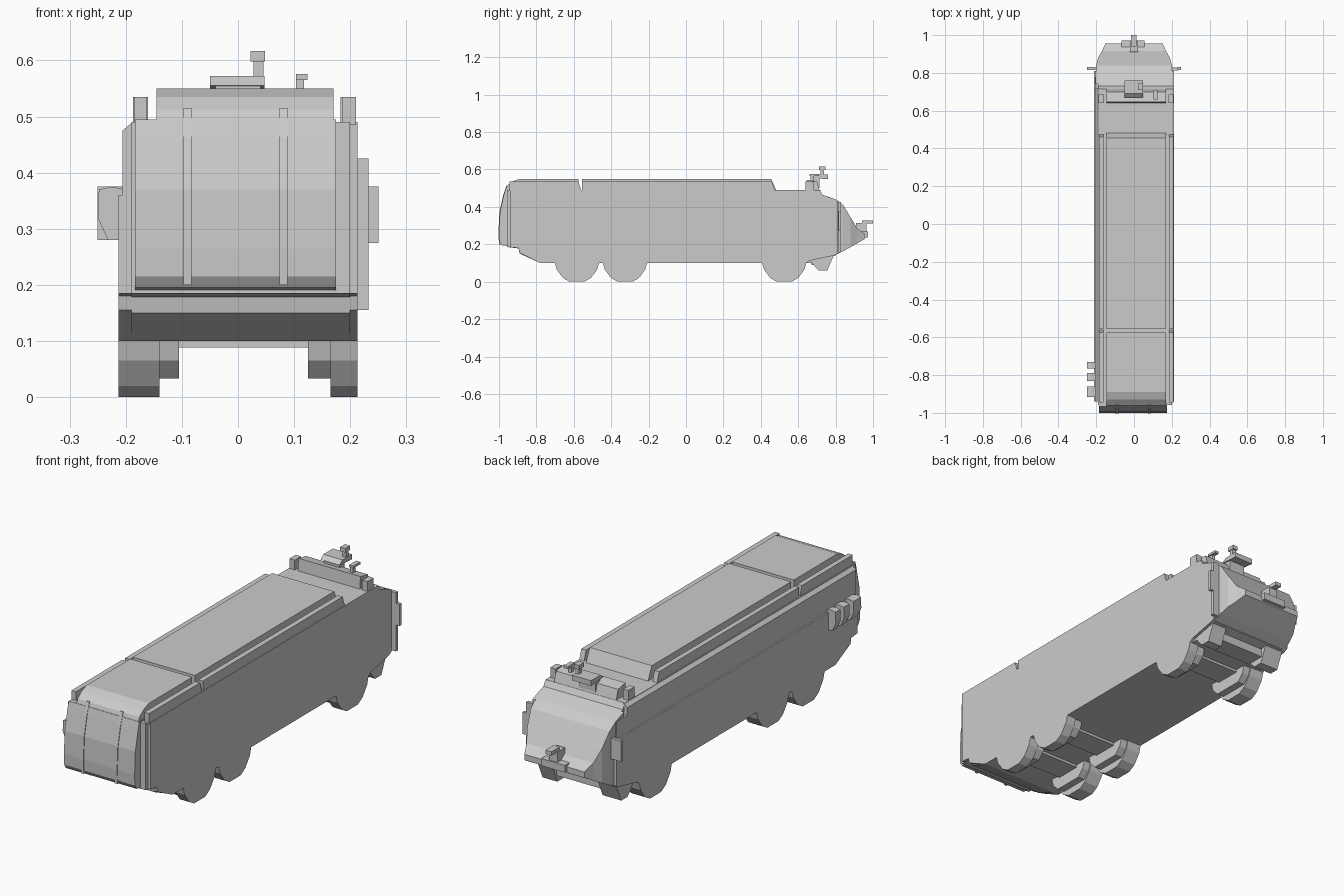
import bpy

if "Cube" in bpy.data.objects:
    bpy.data.objects.remove(bpy.data.objects["Cube"])


def mesh_object(name, verts, faces):
    import bmesh
    mesh = bpy.data.meshes.new(name)
    mesh.from_pydata(verts, [], faces)
    bm = bmesh.new()
    bm.from_mesh(mesh)
    bmesh.ops.recalc_face_normals(bm, faces=bm.faces)
    bm.to_mesh(mesh)
    bm.free()
    obj = bpy.data.objects.new(name, mesh)
    bpy.context.collection.objects.link(obj)
    return obj


def loft(name, rings):
    """Join rings of equal point count and cap both ends."""
    n = len(rings[0])
    verts = [p for ring in rings for p in ring]
    faces = [tuple(range(n)), tuple(range(len(verts) - n, len(verts)))]
    for r in range(len(rings) - 1):
        for i in range(n):
            j = (i + 1) % n
            faces.append((r * n + i, r * n + j, (r + 1) * n + j, (r + 1) * n + i))
    return mesh_object(name, verts, faces)


def across(name, profile, x0, x1):
    """Side profile (y, z) extruded across the vehicle."""
    return loft(name, [[(x, y, z) for y, z in profile] for x in (x0, x1)])


def along(name, section, y0, y1):
    """Cross-section (x, z) extruded along the vehicle."""
    return loft(name, [[(x, y, z) for x, z in section] for y in (y0, y1)])


def box(name, x0, x1, y0, y1, z0, z1):
    return across(name, [(y0, z0), (y1, z0), (y1, z1), (y0, z1)], x0, x1)


SIDE = 0.213
WHEELS = (-0.583, -0.326, 0.525)
TYRE = [(-.118, .10), (-.108, .065), (-.075, .02), (-.04, 0),
        (.04, 0), (.075, .02), (.108, .065), (.118, .10)]


def side_wall(front, top):
    """Flat side outline with the wheel scallops along its lower edge."""
    pts = [(front, .185), (-.895, .18), (-.89, .155), (-.78, .10)]
    for wy in WHEELS:
        pts += [(wy + dy, z) for dy, z in TYRE]
    return pts + [(.66, .112), (.79, .14), (.81, .15)] + top


# Central hull and flush side walls
hull = [(-.957, .185), (-.895, .178), (-.89, .15), (-.78, .10), (.66, .10), (.80, .14),
        (.80, .44), (.73, .465), (.715, .49), (-.957, .49)]
across("hull", hull, -.19, .2)
roof_end = [(.81, .435), (.80, .44), (.73, .465), (.715, .49)]
across("right_wall", side_wall(-.94, roof_end + [(-.94, .49)]), .2, SIDE)
across("left_wall", side_wall(-.94, [(.81, .36), (-.94, .36)]), -SIDE, -.19)
along("left_upper_panel", [(-.19, .355), (-.206, .355), (-.206, .44), (-.19, .44)], -.94, .80)
along("left_shoulder", [(-.185, .44), (-.206, .44), (-.206, .475), (-.188, .49), (-.185, .49)],
      -.94, .72)

# Tyres behind the walls, stepped inwards, with axle housings
for wy in WHEELS:
    for side, (outer, step, inner) in {"left": (-.19, -.14, -.105), "right": (.2, .165, .125)}.items():
        across(side + "_tyre", [(wy + dy, z) for dy, z in TYRE], outer, step)
        across(side + "_inner_tyre", [(wy + dy * .95, max(z, .033)) for dy, z in TYRE
                                      if z > .01], step, inner)
    box("axle_housing", -.11, .13, wy - .06, wy + .06, .088, .105)

# Covered front with sloped face, undercut chin and narrower roof
cover = [(-.95, .19), (-.985, .195), (-.998, .215), (-1, .265), (-.995, .37), (-.975, .46),
         (-.966, .495), (-.9, .495), (-.9, .19)]
across("front_cover", cover, -.184, .175)
across("front_roof", [(-.966, .49), (-.957, .513), (-.93, .535), (-.89, .55), (-.575, .55),
                      (-.575, .49)], -.145, .17)
for x in (-.09, .081):
    across("front_strap", [(-1.0, .2), (-1.003, .265), (-.998, .37), (-.978, .46), (-.96, .515),
                           (-.95, .515), (-.95, .2)], x - .007, x + .007)

# Long raised roof with rails beside it, broken by a gap
across("main_roof", [(-.555, .485), (-.555, .55), (.455, .55), (.485, .485)], -.145, .17)
for y0, y1 in ((-.945, -.575), (-.555, .46)):
    for side, x0, x1 in (("left", -.185, -.162), ("right", .186, .21)):
        across(side + "_roof_rail", [(y0, .485), (y0, .535), (y1, .535), (y1 + .015, .485)], x0, x1)

# Tapering nose: y, bottom, top, half width
sections = [(.74, .14, .462, .203), (.80, .143, .44, .203), (.84, .163, .41, .2),
            (.88, .185, .345, .19), (.915, .205, .285, .17), (.955, .228, .255, .152)]
loft("nose", [[(-w, y, b), (w, y, b), (w, y, t), (-w, y, t)] for y, b, t, w in sections])
box("nose_plate", -.065, .055, .91, .972, .235, .268)
box("tow_arm", -.022, .02, .91, .965, .26, .315)
box("tow_hook", -.016, .014, .94, 1.0, .31, .328)

# Lower beam under the nose, notched in the middle
beam = [(.63, .13), (.665, .112), (.69, .08), (.71, .06), (.755, .06), (.79, .14), (.78, .16), (.63, .16)]
across("left_lower_beam", beam, -.2, -.105)
across("right_lower_beam", beam, .125, .2)
box("middle_lower_beam", -.105, .125, .67, .76, .09, .15)

# Raised coaming, hatch, sight and small roof fittings
across("coaming", [(.64, .485), (.646, .545), (.70, .535), (.715, .485)], -.145, .17)
for side, x0, x1 in (("left", -.187, -.16), ("right", .183, .21)):
    box(side + "_roof_horn", x0, x1, .64, .685, .485, .535)
across("hatch", [(.67, .555), (.76, .548), (.76, .572), (.69, .572)], -.05, .047)
box("hatch_base", -.04, .04, .68, .715, .5, .56)
box("sight_post", .028, .045, .72, .738, .57, .6)
box("sight_head", .022, .048, .71, .745, .598, .617)
box("small_sight_post", .103, .118, .665, .685, .53, .57)
box("small_sight_head", .103, .124, .66, .71, .565, .576)

# Side plates at the nose and lamps near the front
box("right_side_plate", .2, .233, .812, .828, .155, .425)
box("right_side_mirror", .23, .25, .815, .83, .275, .375)
box("left_side_mirror", -.25, -.195, .815, .83, .28, .375)
lamp = [(-.2, .28), (-.232, .28), (-.25, .32), (-.248, .37), (-.225, .375), (-.2, .37)]
for y0, y1 in ((-.915, -.86), (-.83, -.79), (-.765, -.73)):
    along("left_side_lamp", lamp, y0, y1)
